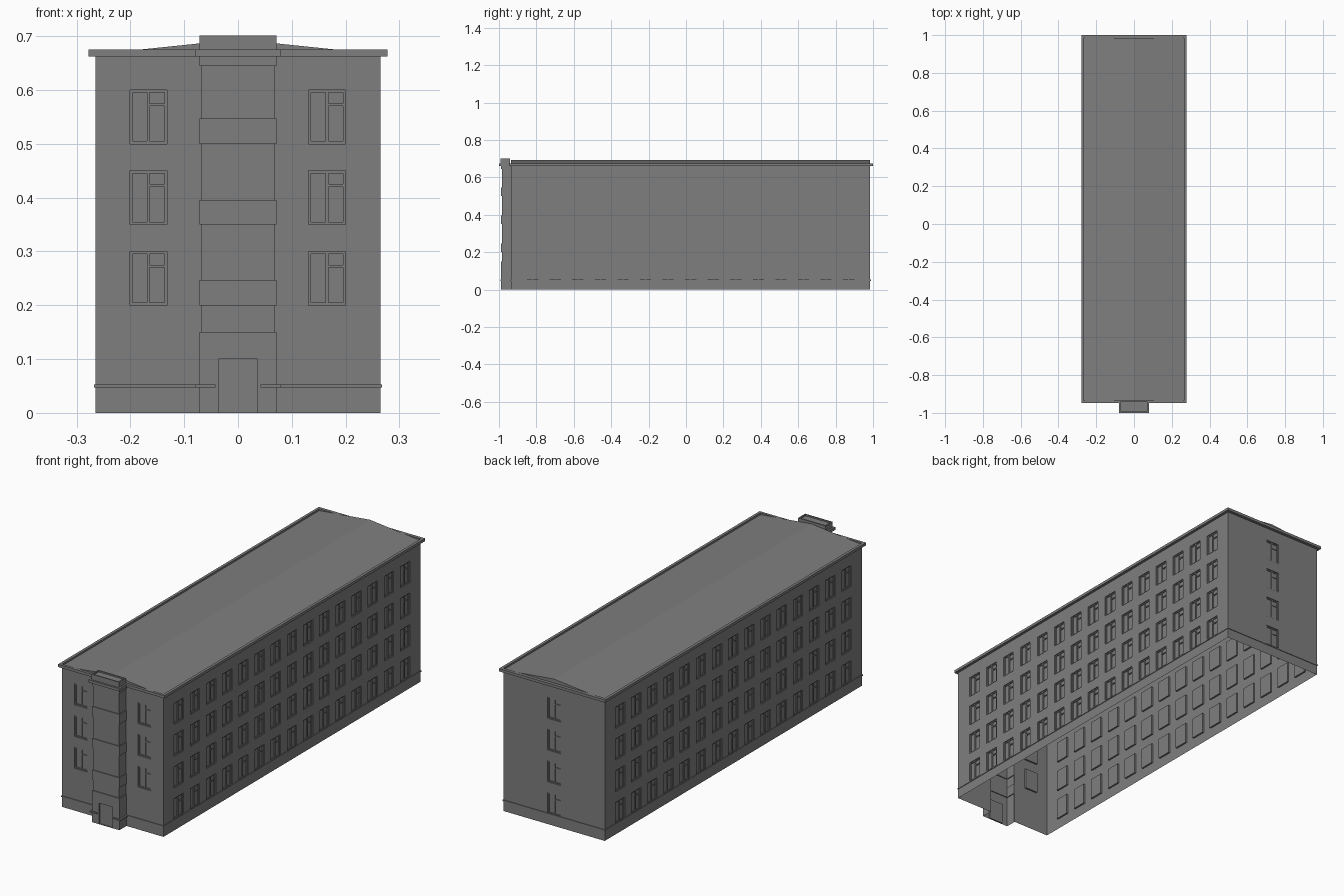
import bpy, bmesh
from mathutils import Vector

if "Cube" in bpy.data.objects:
    bpy.data.objects.remove(bpy.data.objects["Cube"])

grey = bpy.data.materials.new("building_grey")
grey.diffuse_color = (0.21, 0.21, 0.21, 1)
grey.use_nodes = True
grey.node_tree.nodes["Principled BSDF"].inputs["Base Color"].default_value = grey.diffuse_color
Z = Vector((0, 0, 1))


def finish(bm, name):
    mesh = bpy.data.meshes.new(name)
    bm.to_mesh(mesh)
    bm.free()
    mesh.materials.append(grey)
    ob = bpy.data.objects.new(name, mesh)
    bpy.context.collection.objects.link(ob)
    return ob


def quad(bm, pts):
    return bm.faces.new([bm.verts.new(p) for p in pts])


def add_box(bm, a, b):
    """Box between two opposite corners."""
    a, b = Vector(a), Vector(b)
    lo = Vector([min(p, q) for p, q in zip(a, b)])
    hi = Vector([max(p, q) for p, q in zip(a, b)])
    ret = bmesh.ops.create_cube(bm, size=1)
    for v in ret["verts"]:
        v.co = Vector([(lo[i] + hi[i]) / 2 + v.co[i] * (hi[i] - lo[i]) for i in range(3)])


def boxes(name, items):
    bm = bmesh.new()
    for a, b in items:
        add_box(bm, a, b)
    return finish(bm, name)


def wall(name, origin, u_dir, us, zs, first_row=1, depth=0.008, frames=True):
    """Wall sheet; odd cells of the cut grid become recessed windows."""
    origin, u_dir = Vector(origin), Vector(u_dir)
    out = u_dir.cross(Z)
    P = lambda u, z, d=0.0: origin + u_dir * u + Z * z + out * d
    bm, fr = bmesh.new(), bmesh.new()
    for i in range(len(us) - 1):
        for j in range(len(zs) - 1):
            u0, u1, z0, z1 = us[i], us[i + 1], zs[j], zs[j + 1]
            c = [(u0, z0), (u1, z0), (u1, z1), (u0, z1)]
            if not (i % 2 and j % 2 == first_row % 2 and j >= first_row):
                quad(bm, [P(*p) for p in c])
                continue
            quad(bm, [P(*p, -depth) for p in c])
            for k in range(4):
                a, b = c[k], c[(k + 1) % 4]
                quad(bm, [P(*a), P(*b), P(*b, -depth), P(*a, -depth)])
            if not frames:
                continue
            # casing, mullion and transom
            t, um, zt = 0.005, (u0 + u1) / 2, z0 + 0.7 * (z1 - z0)
            bars = [(u0, z0, u0 + t, z1), (u1 - t, z0, u1, z1),
                    (u0 + t, z0, u1 - t, z0 + t), (u0 + t, z1 - t, u1 - t, z1),
                    (um - t / 2, z0 + t, um + t / 2, z1 - t),
                    (um + t / 2, zt, u1 - t, zt + t)]
            for a0, b0, a1, b1 in bars:
                add_box(fr, P(a0, b0, -depth), P(a1, b1, -depth + 0.004))
    bmesh.ops.remove_doubles(bm, verts=bm.verts[:], dist=1e-5)
    finish(bm, name)
    if frames:
        finish(fr, name + "_window_frames")
    else:
        fr.free()


W, YF, YB, TOP = 0.265, -0.935, 0.985, 0.662
YM = (YF + YB) / 2
rows = [0, 0.05, 0.15, 0.2, 0.3, 0.35, 0.45, 0.5, 0.6, TOP]

# long side walls with fifteen columns of windows
L = (YB - YF) / 2
cols = [-L]
for i in range(15):
    c = (i - 7) * 0.1207
    cols += [c - 0.035, c + 0.035]
cols.append(L)
wall("right_wall", (W, YM, 0), (0, 1, 0), cols, rows)
wall("left_wall", (-W, YM, 0), (0, -1, 0), cols, rows)

# end walls
wall("back_wall", (0, YB, 0), (-1, 0, 0), [-W, -0.035, 0.035, W], rows)
wall("front_wall_left", (0, YF, 0), (1, 0, 0), [-W, -0.201, -0.132, -0.068], rows, 3)
wall("front_wall_right", (0, YF, 0), (1, 0, 0), [0.068, 0.131, 0.2, W], rows, 3)

# stair tower: three-sided shell stepping in and out by floor
wide, slim = (0.072, -0.988), (0.068, -0.984)
levels = [0, 0.15, 0.2, 0.247, 0.35, 0.396, 0.5, 0.547, 0.645, TOP]
bm = bmesh.new()
sections = []
for k in range(len(levels) - 1):
    h, f = slim if k % 2 else wide
    for z in levels[k:k + 2]:
        sections.append([bm.verts.new(p) for p in
                         ((-h, YF, z), (-h, f, z), (h, f, z), (h, YF, z))])
for k in range(len(sections) - 1):
    for s in range(3):
        if k == 0 and s == 1:
            continue  # left open for the entrance wall
        a, b = sections[k], sections[k + 1]
        bm.faces.new((a[s], a[s + 1], b[s + 1], b[s]))
finish(bm, "stair_tower")

# entrance wall with recessed door
wall("entrance_wall", (0, wide[1], 0), (1, 0, 0), [-0.072, -0.036, 0.036, 0.072],
     [0, 0.1, 0.15], first_row=0, depth=0.008, frames=False)

# plinth moulding, broken at the door
z0, z1, o = 0.047, 0.053, W + 0.003
items = [((-o, YB, z0), (o, YB + 0.003, z1))]
for s in (-1, 1):
    items += [((s * W, YF - 0.003, z0), (s * o, YB + 0.003, z1)),
              ((s * 0.08, YF - 0.003, z0), (s * W, YF, z1)),
              ((s * 0.072, YF, z0), (s * 0.08, -0.993, z1)),
              ((s * 0.042, -0.993, z0), (s * 0.072, -0.988, z1))]
boxes("plinth_moulding", items)

# cornice rim around the roof
z0, z1, o = TOP, 0.675, 0.278
boxes("cornice", [((-o, YF - 0.012, z0), (-W, 1.0, z1)), ((W, YF - 0.012, z0), (o, 1.0, z1)),
                  ((-W, YB, z0), (W, 1.0, z1)),
                  ((-W, YF - 0.012, z0), (-0.07, YF, z1)), ((0.07, YF - 0.012, z0), (W, YF, z1))])

# low gable roof
bm = bmesh.new()
prof = [(-W, TOP), (-W, 0.6665), (0, 0.694), (W, 0.6665), (W, TOP)]
front = [bm.verts.new((x, YF, z)) for x, z in prof]
back = [bm.verts.new((x, YB, z)) for x, z in prof]
for k in range(4):
    bm.faces.new((front[k], back[k], back[k + 1], front[k + 1]))
bm.faces.new(front)
bm.faces.new(back[::-1])
finish(bm, "roof")

# tower cornice and parapet
boxes("tower_cornice", [((-0.08, -1.0, TOP), (0.08, YF, 0.675))])
a, t = 0.072, 0.006
boxes("tower_parapet", [((-a, -0.992, 0.675), (a, -0.992 + t, 0.701)),
                        ((-a, -0.94 - t, 0.675), (a, -0.94, 0.701)),
                        ((-a, -0.992 + t, 0.675), (-a + t, -0.94 - t, 0.701)),
                        ((a - t, -0.992 + t, 0.675), (a, -0.94 - t, 0.701)),
                        ((-a + t, -0.992 + t, 0.675), (a - t, -0.94 - t, 0.695))])
